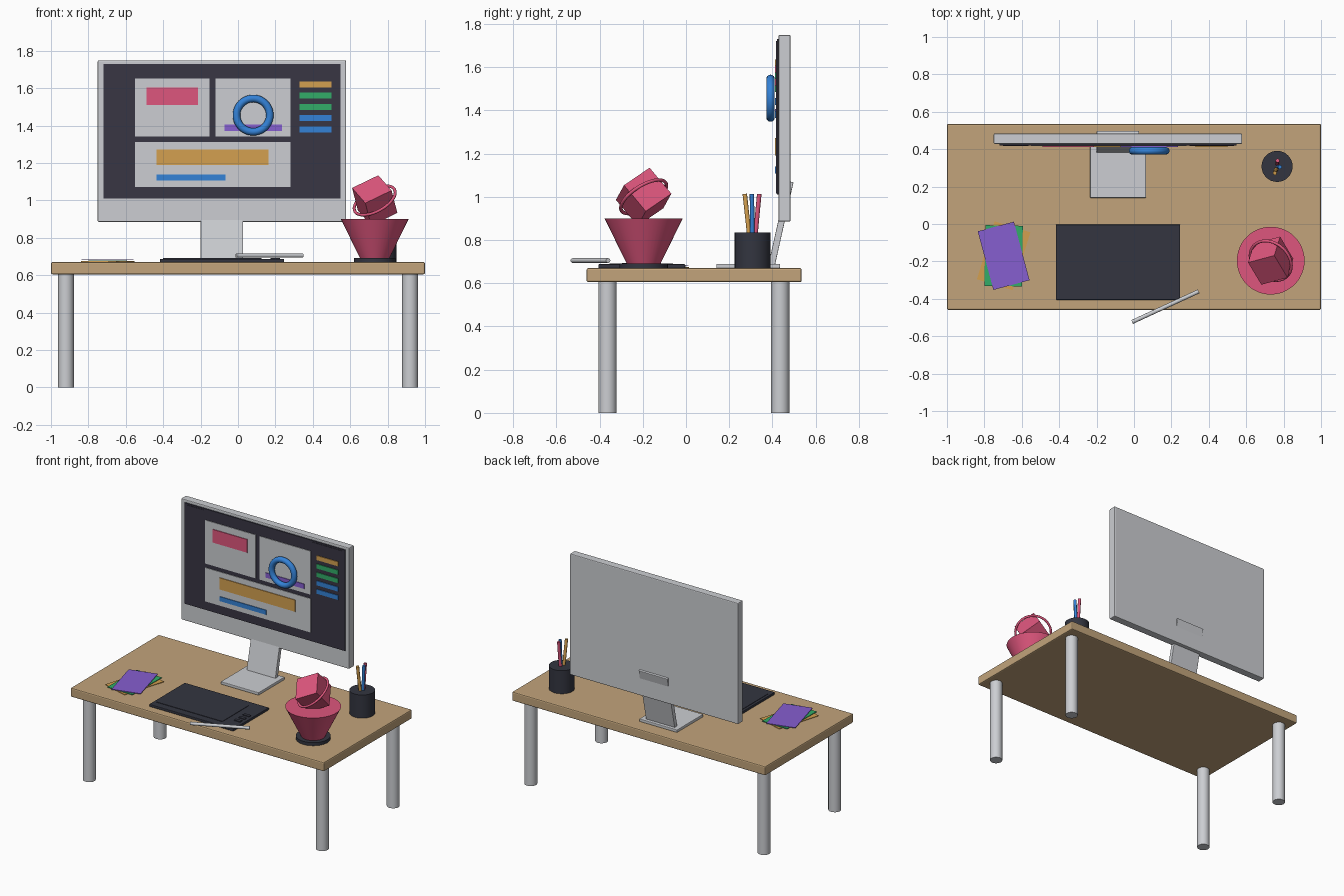
import bpy, math
from mathutils import Vector

cube = bpy.data.objects.get("Cube")
if cube:
    bpy.data.objects.remove(cube, do_unlink=True)


def material(name, r, g, b):
    # sRGB 0-255 to linear
    lin = [((c / 255 + 0.055) / 1.055) ** 2.4 for c in (r, g, b)] + [1]
    m = bpy.data.materials.new(name)
    m.use_nodes = True
    m.diffuse_color = lin
    m.node_tree.nodes["Principled BSDF"].inputs["Base Color"].default_value = lin
    return m


wood = material("wood", 194, 164, 123)
silver = material("silver", 204, 206, 210)
charcoal = material("charcoal", 51, 53, 64)
screen_dark = material("screen dark", 56, 54, 68)
pink = material("pink", 222, 86, 125)
blue = material("blue", 52, 130, 215)
green = material("green", 50, 172, 104)
orange = material("orange", 212, 160, 80)
purple = material("purple", 134, 94, 208)


def finish(name, mat, smooth=False):
    o = bpy.context.object
    o.name = name
    o.data.materials.append(mat)
    if smooth:
        bpy.ops.object.shade_smooth_by_angle(angle=math.radians(40))
    return o


def box(name, mat, x, y, z, bevel=0, rot=(0, 0, 0)):
    """Box from (min, max) pairs along each axis."""
    bpy.ops.mesh.primitive_cube_add(size=1, location=[sum(p) / 2 for p in (x, y, z)], rotation=rot)
    o = finish(name, mat)
    o.scale = [p[1] - p[0] for p in (x, y, z)]
    bpy.ops.object.transform_apply(location=False, rotation=False, scale=True)
    if bevel:
        b = o.modifiers.new("edge", "BEVEL")
        b.width, b.segments = bevel, 2
    return o


def rod(name, mat, start, end, r1, r2=None, sides=32):
    """Cylinder or cone frustum between two points."""
    a, b = Vector(start), Vector(end)
    d = b - a
    bpy.ops.mesh.primitive_cone_add(vertices=sides, radius1=r1, radius2=r1 if r2 is None else r2,
                                    depth=d.length, location=(a + b) / 2,
                                    rotation=d.to_track_quat("Z", "Y").to_euler())
    return finish(name, mat, True)


def ring(name, mat, loc, rot, major, minor):
    bpy.ops.mesh.primitive_torus_add(location=loc, rotation=rot, major_radius=major, minor_radius=minor,
                                     major_segments=48, minor_segments=14)
    return finish(name, mat, True)


# Desk
TOP = 0.67
box("desk_top", wood, (-1, 1), (-0.46, 0.535), (0.605, TOP), 0.008)
for side, x in (("right", -0.92), ("left", 0.92)):
    for end, y in (("front", -0.363), ("back", 0.436)):
        rod(f"{end}_{side}_leg", silver, (x, y, 0), (x, y, 0.61), 0.042)

# Monitor with leaning neck and flat foot
box("monitor_body", silver, (-0.75, 0.578), (0.428, 0.484), (0.885, 1.749), 0.006)
box("monitor_foot", silver, (-0.235, 0.064), (0.14, 0.436), (TOP, 0.69), 0.004)
box("monitor_neck", silver, (-0.2, 0.027), (0.424, 0.454), (0.675, 1.075), 0.003, (-0.22, 0, 0))
box("screen", screen_dark, (-0.718, 0.549), (0.42, 0.43), (1.01, 1.73))


def plate(name, mat, x, z, front):
    box(name, mat, x, (front, front + 0.006), z)


plate("left_sidebar", screen_dark, (-0.70, -0.565), (1.015, 1.72), 0.417)
plate("right_sidebar", screen_dark, (0.297, 0.535), (1.015, 1.72), 0.417)
plate("upper_right_window", silver, (-0.55, -0.152), (1.342, 1.652), 0.416)
plate("upper_left_window", silver, (-0.12, 0.282), (1.342, 1.652), 0.416)
plate("lower_window", silver, (-0.55, 0.282), (1.072, 1.313), 0.416)
plate("pink_banner", pink, (-0.488, -0.215), (1.51, 1.604), 0.411)
plate("purple_bar", purple, (-0.071, 0.234), (1.372, 1.406), 0.411)
plate("orange_bar", orange, (-0.435, 0.164), (1.19, 1.273), 0.411)
plate("blue_bar", blue, (-0.435, -0.066), (1.107, 1.139), 0.411)
for i, mat in enumerate((orange, green, green, blue, blue)):
    z = 1.62 - i * 0.06
    plate(f"swatch_{i + 1}", mat, (0.33, 0.50), (z - 0.016, z + 0.016), 0.412)
ring("screen_ring", blue, (0.081, 0.391, 1.456), (math.pi / 2, 0, 0), 0.089, 0.02)

# Drawing tablet and stylus
box("tablet", charcoal, (-0.418, 0.247), (-0.405, -0.003), (TOP, 0.688), 0.004)
box("tablet_surface", charcoal, (-0.40, 0.125), (-0.355, -0.06), (0.685, 0.691))
for i in range(3):
    y = -0.185 - i * 0.05
    box(f"tablet_button_{i + 1}", charcoal, (0.175, 0.225), (y - 0.012, y + 0.012), (0.685, 0.693))
rod("stylus", silver, (-0.01, -0.524, 0.705), (0.346, -0.36, 0.705), 0.011, sides=16)

# Fanned sheets
for i, (name, mat, turn) in enumerate((("orange", orange, -17), ("green", green, -1), ("purple", purple, 15))):
    z = TOP + 0.001 + i * 0.005
    box(f"{name}_sheet", mat, (-0.797, -0.597), (-0.332, -0.008), (z, z + 0.004), 0,
        (0, 0, math.radians(turn)))

# Pencil cup
CX, CY = 0.765, 0.308
rod("pencil_cup", charcoal, (CX, CY, TOP), (CX, CY, 0.835), 0.083)
for name, mat, dx, dy in (("orange", orange, -0.012, -0.036), ("blue", blue, 0.015, -0.003), ("pink", pink, 0.003, 0.031)):
    rod(f"{name}_pencil", mat, (CX + dx * 0.2, CY + dy * 0.2, 0.75), (CX + dx, CY + dy, 1.013), 0.0105, sides=12)

# Sculpture: disc, flared cone, tilted block and hoop
SX, SY = 0.731, -0.196
rod("sculpture_base", charcoal, (SX, SY, TOP), (SX, SY, 0.692), 0.112)
rod("sculpture_cone", pink, (SX, SY, 0.69), (SX, SY, 0.9), 0.078, 0.181, 48)
h = 0.08
box("sculpture_block", pink, (SX - h, SX + h), (SY - h, SY + h), (1.0 - h, 1.0 + h), 0,
    [math.radians(a) for a in (34, -25, 15)])
ring("sculpture_hoop", pink, (SX, SY, 1.0), (0.51, -0.5, 0), 0.121, 0.008)
